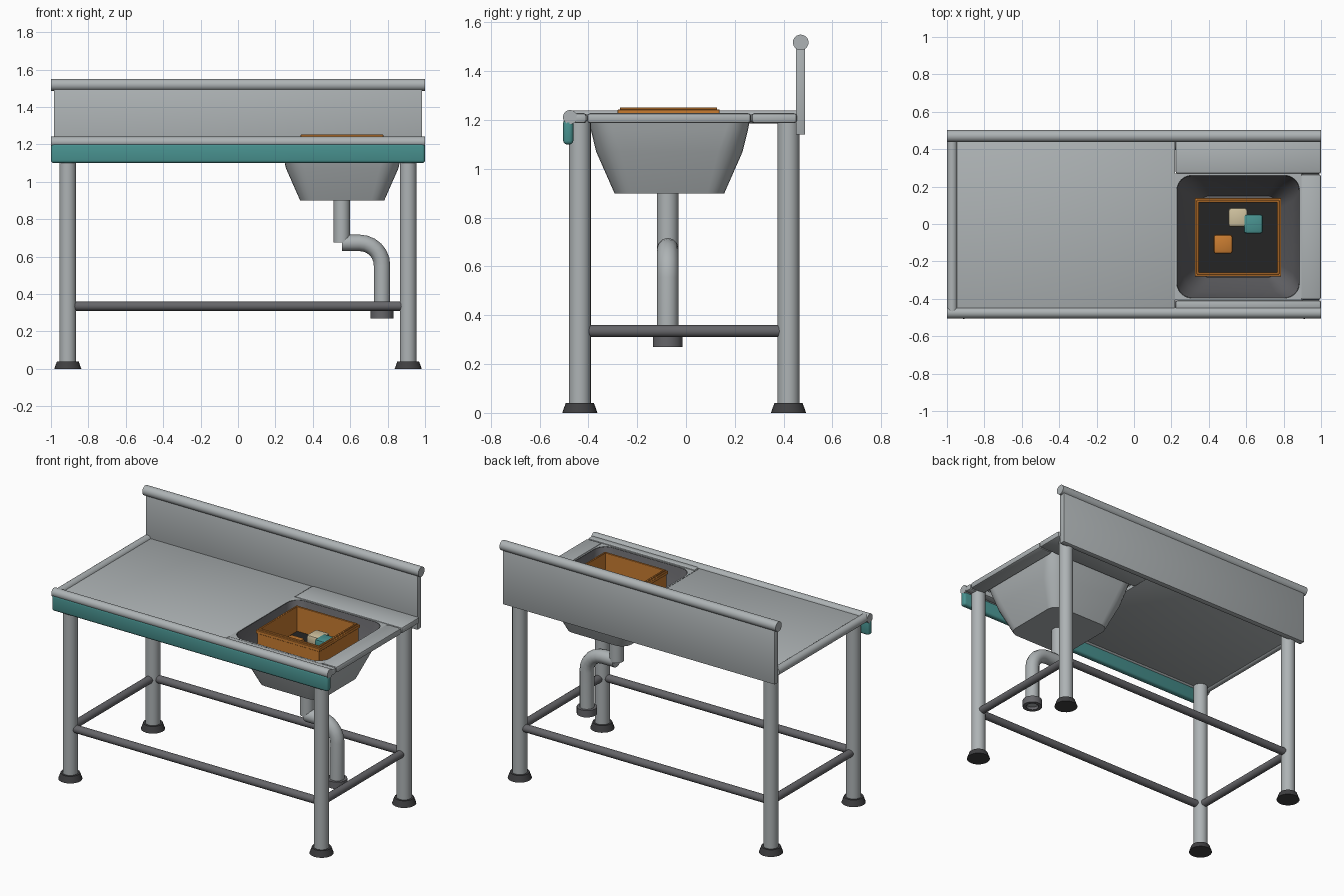
import bpy, bmesh, math
from mathutils import Matrix, Vector

if "Cube" in bpy.data.objects:
    bpy.data.objects.remove(bpy.data.objects["Cube"], do_unlink=True)


def material(name, r, g, b):
    m = bpy.data.materials.new(name)
    m.use_nodes = True
    m.diffuse_color = (r, g, b, 1)
    m.node_tree.nodes["Principled BSDF"].inputs["Base Color"].default_value = (r, g, b, 1)
    return m


STEEL = material("steel", 0.42, 0.45, 0.46)
DARK = material("dark steel", 0.13, 0.13, 0.14)
RUBBER = material("rubber", 0.05, 0.05, 0.053)
TEAL = material("teal", 0.065, 0.285, 0.275)
ORANGE = material("orange", 0.58, 0.2, 0.03)
CREAM = material("cream", 0.62, 0.53, 0.34)
BLACK = material("black", 0.018, 0.018, 0.018)


def finish(name, bm, *mats):
    mesh = bpy.data.meshes.new(name)
    bm.to_mesh(mesh)
    bm.free()
    ob = bpy.data.objects.new(name, mesh)
    bpy.context.collection.objects.link(ob)
    for m in mats:
        mesh.materials.append(m)
    bpy.ops.object.select_all(action='DESELECT')
    ob.select_set(True)
    bpy.context.view_layer.objects.active = ob
    bpy.ops.object.shade_smooth_by_angle(angle=math.radians(40))
    return ob


def box(name, xs, ys, zs, mat, bevel=0.0, segments=2):
    """Bevelled box between the given limits on each axis."""
    bm = bmesh.new()
    bmesh.ops.create_cube(bm, size=1)
    for v in bm.verts:
        v.co = [(a + b) / 2 + c * (b - a) for c, (a, b) in zip(v.co, (xs, ys, zs))]
    if bevel:
        bmesh.ops.bevel(bm, geom=bm.edges[:], offset=bevel, segments=segments,
                        affect='EDGES', profile=0.5)
    return finish(name, bm, mat)


def rod(name, start, end, r, mat, r_end=None, sides=24):
    """Cylinder or cone from start to end."""
    a, b = Vector(start), Vector(end)
    turn = (b - a).to_track_quat('Z', 'Y').to_matrix().to_4x4()
    bm = bmesh.new()
    bmesh.ops.create_cone(bm, cap_ends=True, segments=sides, radius1=r,
                          radius2=r if r_end is None else r_end, depth=(b - a).length,
                          matrix=Matrix.Translation((a + b) / 2) @ turn)
    return finish(name, bm, mat)


def rounded_loop(bm, centre, half, r, z, steps=6):
    """Square ring of vertices with rounded corners."""
    ring = []
    for corner in range(4):
        mid = math.radians(45 + 90 * corner)
        sx, sy = (1 if math.cos(mid) > 0 else -1), (1 if math.sin(mid) > 0 else -1)
        for i in range(steps + 1):
            a = math.radians(90 * corner + 90 * i / steps)
            ring.append(bm.verts.new((centre[0] + sx * (half - r) + r * math.cos(a),
                                      centre[1] + sy * (half - r) + r * math.sin(a), z)))
    return ring


def bridge(bm, lower, upper):
    n = len(lower)
    for i in range(n):
        j = (i + 1) % n
        bm.faces.new((lower[i], lower[j], upper[j], upper[i]))


# Legs with rubber feet
FRONT, BACK, SIDE = -0.435, 0.42, 0.91
for y, where in ((FRONT, "front"), (BACK, "back")):
    for x, hand in ((-SIDE, "right"), (SIDE, "left")):
        rod(f"{where}_{hand}_leg", (x, y, 0.03), (x, y, 1.2), 0.045, STEEL)
        rod(f"{where}_{hand}_foot", (x, y, 0), (x, y, 0.04), 0.072, RUBBER, 0.058)
    rod(f"{where}_brace", (-SIDE, y, 0.335), (SIDE, y, 0.335), 0.025, DARK, sides=16)
for x, hand in ((-SIDE, "right"), (SIDE, "left")):
    rod(f"{hand}_brace", (x, FRONT, 0.335), (x, BACK, 0.335), 0.025, DARK, sides=16)

# Worktop panels around the basin opening
TOP = (1.187, 1.228)
box("drainboard", (-0.97, 0.22), (-0.46, 0.455), (1.195, 1.222), STEEL, 0.004)
box("back_panel", (0.222, 1), (0.268, 0.455), TOP, STEEL, 0.012)
box("side_panel", (0.892, 1), (-0.405, 0.266), TOP, STEEL, 0.012)
box("front_panel", (0.222, 1), (-0.46, -0.407), TOP, STEEL, 0.012)

# Rolled edges, apron and splashback
rod("front_rolled_edge", (-1, -0.475, 1.212), (1, -0.475, 1.212), 0.029, STEEL)
rod("side_rolled_edge", (-0.972, -0.475, 1.213), (-0.972, 0.46, 1.213), 0.027, STEEL)
box("apron", (-1, 1), (-0.503, -0.462), (1.1, 1.205), TEAL, 0.015, 3)
box("splashback", (-0.985, 0.985), (0.45, 0.488), (1.14, 1.51), STEEL, 0.004)
rod("splashback_rail", (-1, 0.47, 1.518), (1, 0.47, 1.518), 0.032, STEEL)

# Basin: steel outside, darker lining inside
CENTRE = (0.557, -0.068)
LEVELS = ((1.218, 0.333, 0.08), (1.16, 0.322, 0.09), (1.07, 0.3, 0.1), (0.9, 0.225, 0.07))
for name, gap, mat in (("basin_shell", 0, STEEL), ("basin_lining", 0.006, DARK)):
    bm = bmesh.new()
    rings = [rounded_loop(bm, CENTRE, h - gap, r, z + gap / 2) for z, h, r in LEVELS]
    for upper, lower in zip(rings, rings[1:]):
        bridge(bm, lower, upper)
    bm.faces.new(rings[-1][::-1])
    if gap:
        bmesh.ops.reverse_faces(bm, faces=bm.faces[:])
    finish(name, bm, mat)

# Flat flange filling the corners of the opening
bm = bmesh.new()
bridge(bm, rounded_loop(bm, CENTRE, 0.338, 0.003, 1.222),
       rounded_loop(bm, CENTRE, 0.328, 0.08, 1.222))
finish("basin_flange", bm, STEEL)

# Drain pipes
DX, DY, PIPE = 0.555, -0.075, 0.044
rod("drain_pipe", (DX, DY, 0.675), (DX, DY, 0.91), PIPE, STEEL)
bend, end_x, pipe_z = 0.12, 0.77, 0.673
path = [(DX, pipe_z)]
for i in range(7):
    a = math.radians(90 - 15 * i)
    path.append((end_x - bend + bend * math.cos(a), pipe_z - bend + bend * math.sin(a)))
path.append((end_x, 0.29))
curve = bpy.data.curves.new("waste_pipe", 'CURVE')
curve.dimensions = '3D'
curve.bevel_depth = PIPE
curve.bevel_resolution = 4
curve.use_fill_caps = True
spline = curve.splines.new('POLY')
spline.points.add(len(path) - 1)
for point, (x, z) in zip(spline.points, path):
    point.co = (x, DY, z, 1)
curve.materials.append(STEEL)
pipe = bpy.data.objects.new("waste_pipe", curve)
bpy.context.collection.objects.link(pipe)
bpy.ops.object.select_all(action='DESELECT')
pipe.select_set(True)
bpy.context.view_layer.objects.active = pipe
bpy.ops.object.convert(target='MESH')
bpy.ops.object.shade_smooth_by_angle(angle=math.radians(40))

# Pipe collar with an open mouth
bm = bmesh.new()
bmesh.ops.create_cone(bm, cap_ends=True, segments=24, radius1=0.061, radius2=0.061,
                      depth=0.045, matrix=Matrix.Translation((end_x, DY, 0.2925)))
mouth = min(bm.faces, key=lambda f: f.calc_center_median().z)
bmesh.ops.inset_region(bm, faces=[mouth], thickness=0.022)
hole = bmesh.ops.extrude_discrete_faces(bm, faces=[mouth])["faces"][0]
hole.material_index = 1
bmesh.ops.translate(bm, verts=hole.verts[:], vec=(0, 0, 0.03))
finish("pipe_collar", bm, DARK, RUBBER)

# Crate: four walls, a raised rim and a black floor
X0, X1, Y0, Y1, WALL = 0.325, 0.787, -0.28, 0.138, 0.022
for name, grow, zs in (("wall", -0.006, (1.05, 1.238)), ("rim", 0, (1.222, 1.243)),
                       ("lip", -0.01, (1.235, 1.252))):
    x0, x1, y0, y1 = X0 - grow, X1 + grow, Y0 - grow, Y1 + grow
    t = WALL + grow
    for side, xs, ys in (("front", (x0, x1), (y0, y0 + t)), ("back", (x0, x1), (y1 - t, y1)),
                         ("right", (x0, x0 + t), (y0, y1)), ("left", (x1 - t, x1), (y0, y1))):
        box(f"crate_{side}_{name}", xs, ys, zs, ORANGE, 0.002, 1)
box("crate_floor", (X0 + 0.01, X1 - 0.01), (Y0 + 0.01, Y1 - 0.01), (1.06, 1.09), BLACK)

# Blocks lying in the crate
for name, x, y, z, mat in (("cream_block", 0.556, 0.035, 1.09, CREAM),
                           ("teal_block", 0.638, 0, 1.096, TEAL),
                           ("orange_block", 0.476, -0.108, 1.09, ORANGE)):
    box(name, (x - 0.051, x + 0.051), (y - 0.051, y + 0.051), (z, z + 0.07), mat, 0.014)
